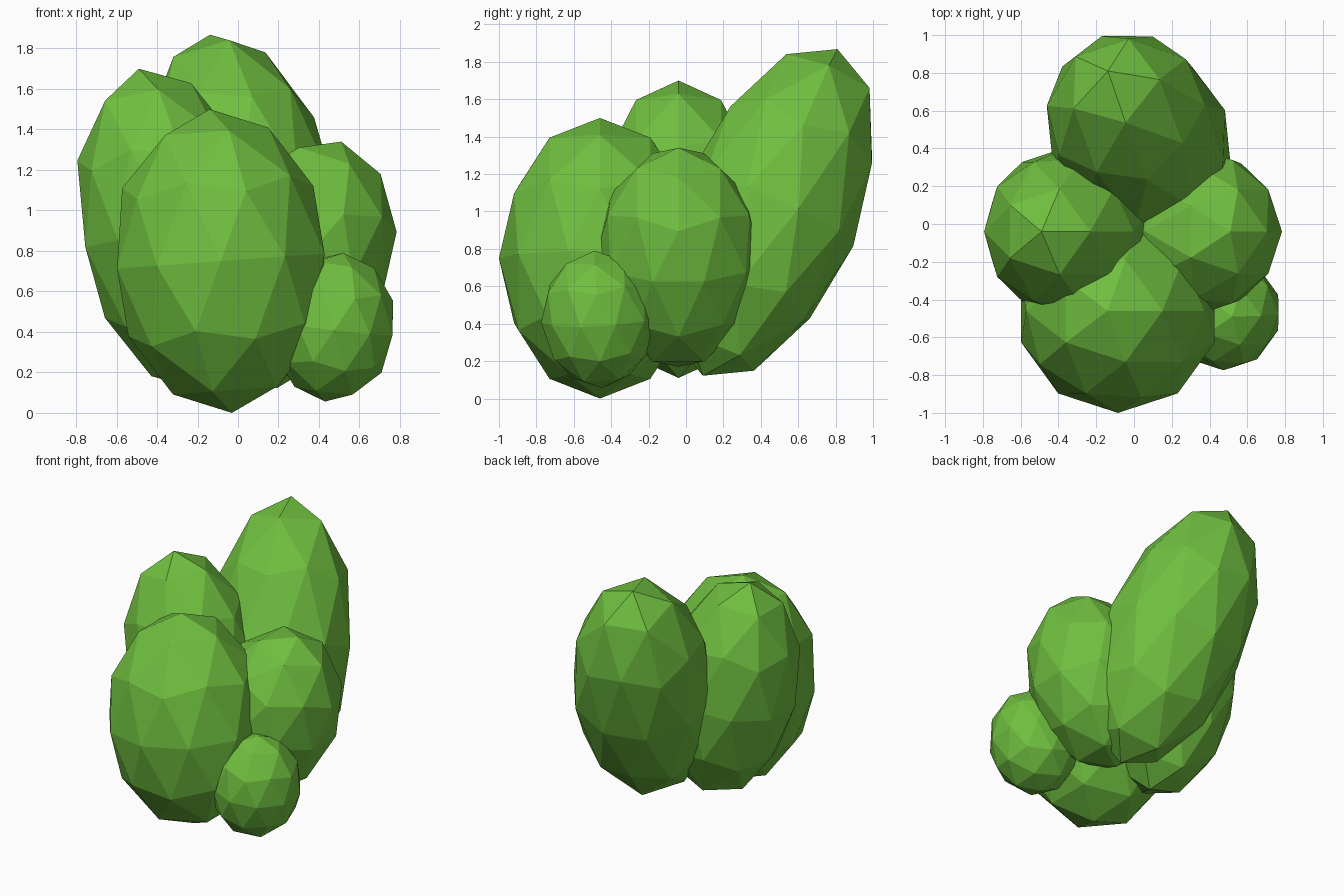
import bpy
from mathutils import Vector

if "Cube" in bpy.data.objects:
    bpy.data.objects.remove(bpy.data.objects["Cube"])

# Leaf green shared by all lobes
green = bpy.data.materials.new("leaf_green")
green.diffuse_color = (0.16, 0.52, 0.05, 1.0)
green.use_nodes = True
green.node_tree.nodes["Principled BSDF"].inputs["Base Color"].default_value = green.diffuse_color


def lobe(name, centre, tip, radius):
    """Low-poly ellipsoid whose long axis runs from the centre to the tip."""
    centre, tip = Vector(centre), Vector(tip)
    axis = tip - centre
    bpy.ops.mesh.primitive_ico_sphere_add(subdivisions=2, radius=1, location=centre)
    ob = bpy.context.object
    ob.name = name
    ob.scale = (radius, radius, axis.length)
    ob.rotation_euler = Vector((0, 0, 1)).rotation_difference(axis).to_euler()
    ob.data.materials.append(green)
    return ob


# Bush made of five overlapping leafy lobes
lobe("front_lobe", (-0.085, -0.46, 0.75), (-0.14, -0.46, 1.5), 0.54)
lobe("tall_back_lobe", (0.027, 0.45, 0.995), (-0.138, 0.81, 1.868), 0.48)
lobe("left_lobe", (-0.33, -0.04, 0.905), (-0.49, -0.04, 1.70), 0.455)
lobe("right_lobe", (0.32, -0.04, 0.755), (0.51, -0.04, 1.34), 0.445)
lobe("small_lobe", (0.475, -0.47, 0.423), (0.52, -0.49, 0.79), 0.305)
